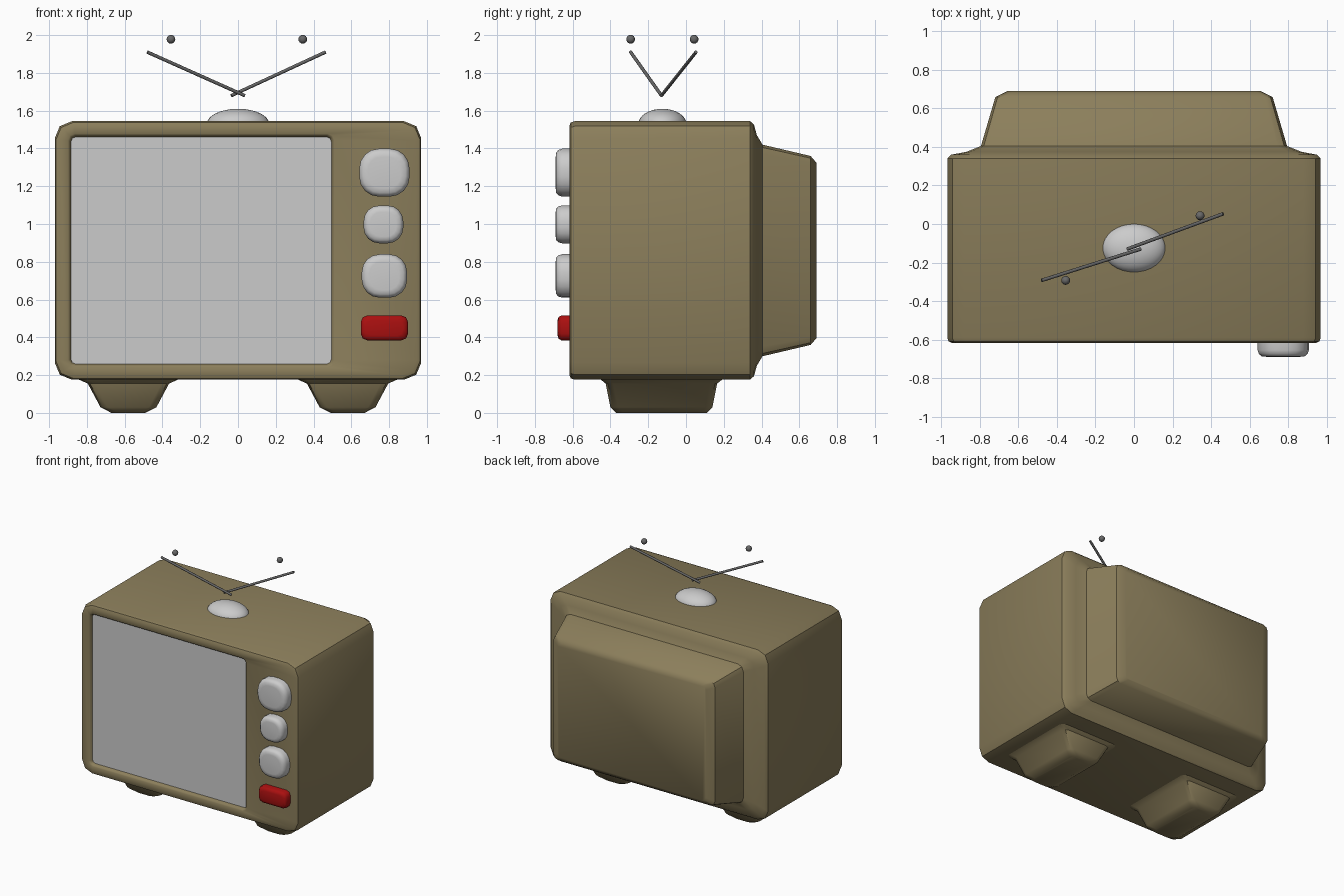
import bpy, bmesh, math
from mathutils import Vector

if "Cube" in bpy.data.objects:
    bpy.data.objects.remove(bpy.data.objects["Cube"])


def material(name, rgb):
    m = bpy.data.materials.new(name)
    m.diffuse_color = (*rgb, 1)
    m.use_nodes = True
    m.node_tree.nodes["Principled BSDF"].inputs["Base Color"].default_value = m.diffuse_color
    return m


CASE = material("olive_case", (0.26, 0.21, 0.105))
RED = material("red_plastic", (0.4, 0.005, 0.005))
DARK = material("dark_metal", (0.14, 0.14, 0.14))


def finish(ob, mat=None, angle=40):
    if mat:
        ob.data.materials.append(mat)
    bpy.ops.object.select_all(action='DESELECT')
    ob.select_set(True)
    bpy.context.view_layer.objects.active = ob
    bpy.ops.object.shade_smooth_by_angle(angle=math.radians(angle))
    return ob


def rounded(cu, cv, hu, hv, r, steps=3):
    """Rounded rectangle outline, four arcs."""
    pts = []
    for q, (su, sv) in enumerate(((1, 1), (-1, 1), (-1, -1), (1, -1))):
        for i in range(steps):
            a = (q + i / (steps - 1)) * math.pi / 2
            pts.append((cu + su * (hu - r) + r * math.cos(a),
                        cv + sv * (hv - r) + r * math.sin(a)))
    return pts


def loft(name, rings, along, mat=None, caps=(True, True), angle=40):
    """Skin a list of (outline, depth) rings along y or z."""
    bm = bmesh.new()
    loops = []
    for pts, d in rings:
        loops.append([bm.verts.new((u, d, v) if along == 'y' else (u, v, d)) for u, v in pts])
    n = len(loops[0])
    for a, b in zip(loops, loops[1:]):
        for i in range(n):
            j = (i + 1) % n
            bm.faces.new((a[i], a[j], b[j], b[i]))
    if caps[0]:
        bm.faces.new(loops[0][::-1])
    if caps[1]:
        bm.faces.new(loops[-1])
    bmesh.ops.recalc_face_normals(bm, faces=bm.faces)
    me = bpy.data.meshes.new(name)
    bm.to_mesh(me)
    bm.free()
    ob = bpy.data.objects.new(name, me)
    bpy.context.collection.objects.link(ob)
    return finish(ob, mat, angle)


# Cabinet: stepped back, main box, front frame and screen recess
SCR = (-0.195, 0.86)
rings = [(rounded(0, 0.86, hx, hz, r), y) for y, hx, hz, r in (
    (0.69, 0.66, 0.465, 0.03), (0.66, 0.72, 0.50, 0.04), (0.405, 0.795, 0.56, 0.05),
    (0.375, 0.87, 0.61, 0.07), (0.36, 0.95, 0.665, 0.09), (0.34, 0.97, 0.684, 0.09),
    (-0.59, 0.97, 0.684, 0.09), (-0.61, 0.963, 0.677, 0.09), (-0.618, 0.945, 0.66, 0.08))]
rings += [(rounded(*SCR, 0.705, 0.618, 0.035), -0.618),
          (rounded(*SCR, 0.695, 0.608, 0.03), -0.61),
          (rounded(*SCR, 0.688, 0.60, 0.025), -0.585)]
loft("cabinet", rings, 'y', CASE, caps=(True, False))

# Screen
loft("screen", [(rounded(*SCR, 0.692, 0.605, 0.025), -0.575),
                (rounded(*SCR, 0.692, 0.605, 0.025), -0.59)], 'y')

# Flared feet
for side, name in ((-1, "left_foot"), (1, "right_foot")):
    loft(name, [(rounded(side * 0.58, cy, hx, hy, 0.04), z) for z, hx, cy, hy, in (
        (0.19, 0.29, -0.13, 0.33), (0.175, 0.26, -0.13, 0.32), (0.155, 0.215, -0.13, 0.295),
        (0.03, 0.148, -0.13, 0.27), (0.0, 0.09, -0.13, 0.24))], 'z', CASE)

# Control knobs
for name, x, z, hx, hz in (("upper_knob", 0.775, 1.272, 0.133, 0.127),
                           ("middle_knob", 0.77, 0.998, 0.105, 0.1),
                           ("lower_knob", 0.775, 0.725, 0.12, 0.115)):
    loft(name, [(rounded(x, z, hx * s, hz * s, hz * s * 0.82, 5), y) for y, s in (
        (-0.60, 1.0), (-0.655, 1.0), (-0.675, 0.95), (-0.687, 0.84), (-0.69, 0.65))],
        'y', angle=60)

# Power button
loft("power_button", [(rounded(0.775, 0.45, 0.125 - i, 0.066 - i, 0.035), y) for y, i in (
    (-0.60, 0), (-0.66, 0), (-0.674, 0.008), (-0.68, 0.025))], 'y', RED, angle=60)

# Antenna base dome
bpy.ops.mesh.primitive_uv_sphere_add(segments=32, ring_count=16, location=(0, -0.125, 1.53))
dome = bpy.context.object
dome.name = "antenna_dome"
dome.scale = (0.165, 0.127, 0.08)
finish(dome)

# Antenna rods and their tip balls
for name, a, b, ball in (
        ("left", (0.035, -0.13, 1.68), (-0.48, -0.293, 1.91), (-0.355, -0.293, 1.978)),
        ("right", (-0.035, -0.13, 1.68), (0.463, 0.053, 1.91), (0.343, 0.043, 1.978))):
    a, b = Vector(a), Vector(b)
    bpy.ops.mesh.primitive_cylinder_add(vertices=12, radius=0.009, depth=(b - a).length,
                                        location=(a + b) / 2)
    rod = bpy.context.object
    rod.name = name + "_antenna_rod"
    rod.rotation_euler = (b - a).to_track_quat('Z', 'Y').to_euler()
    finish(rod, DARK)
    bpy.ops.mesh.primitive_uv_sphere_add(segments=16, ring_count=8, radius=0.023, location=ball)
    tip = bpy.context.object
    tip.name = name + "_antenna_tip"
    finish(tip, DARK)
